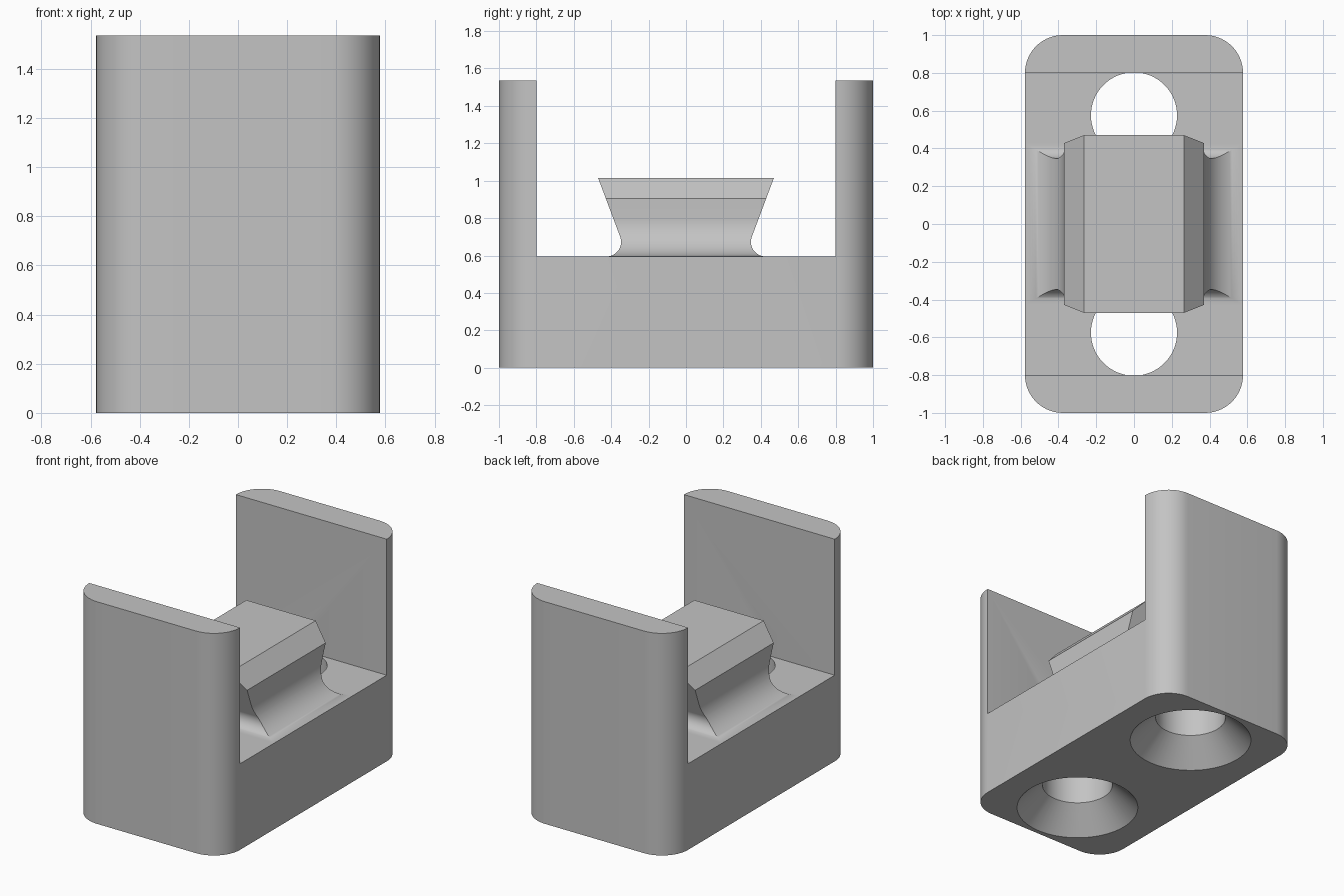
import bpy, bmesh
from math import sin, cos, pi, sqrt

if "Cube" in bpy.data.objects:
    bpy.data.objects.remove(bpy.data.objects["Cube"])

FLOOR, TOP = 0.595, 1.535
HALF_X, HALF_Y, CORNER = 0.577, 1.0, 0.2
HOLE_Y, HOLE_R, SINK_R = 0.575, 0.228, 0.395

grey = bpy.data.materials.new("plain grey")
grey.use_nodes = True
colour = (0.55, 0.55, 0.55, 1)
grey.diffuse_color = colour
grey.node_tree.nodes["Principled BSDF"].inputs["Base Color"].default_value = colour


def loft(name, rings):
    """Closed solid through rings of equal point count, bottom to top."""
    bm = bmesh.new()
    loops = [[bm.verts.new(p) for p in ring] for ring in rings]
    n = len(loops[0])
    for a, b in zip(loops, loops[1:]):
        for i in range(n):
            j = (i + 1) % n
            bm.faces.new((a[i], a[j], b[j], b[i]))
    bm.faces.new(loops[0][::-1])
    bm.faces.new(loops[-1])
    bmesh.ops.recalc_face_normals(bm, faces=bm.faces)
    mesh = bpy.data.meshes.new(name)
    bm.to_mesh(mesh)
    bm.free()
    mesh.materials.append(grey)
    obj = bpy.data.objects.new(name, mesh)
    bpy.context.collection.objects.link(obj)
    return obj


def select(obj):
    bpy.ops.object.select_all(action="DESELECT")
    obj.select_set(True)
    bpy.context.view_layer.objects.active = obj


def cut(obj, cutter):
    select(obj)
    mod = obj.modifiers.new("cut", "BOOLEAN")
    mod.operation, mod.solver, mod.object = "DIFFERENCE", "EXACT", cutter
    bpy.ops.object.modifier_apply(modifier=mod.name)
    bpy.data.objects.remove(cutter)


def smooth(obj):
    select(obj)
    bpy.ops.object.shade_smooth_by_angle(angle=pi / 6)


def rectangle(hx, hy, z):
    return [(hx, hy, z), (-hx, hy, z), (-hx, -hy, z), (hx, -hy, z)]


def rounded_rectangle(z, steps=14):
    ring = []
    for quarter, (sx, sy) in enumerate([(1, 1), (-1, 1), (-1, -1), (1, -1)]):
        for i in range(steps + 1):
            a = (quarter + i / steps) * pi / 2
            ring.append((sx * (HALF_X - CORNER) + CORNER * cos(a),
                         sy * (HALF_Y - CORNER) + CORNER * sin(a), z))
    return ring


def circle(r, y, z, n=64):
    return [(r * cos(2 * pi * i / n), y + r * sin(2 * pi * i / n), z) for i in range(n)]


# Body: rounded block with a wide channel between two end walls
body = loft("body", [rounded_rectangle(0), rounded_rectangle(TOP)])
cut(body, loft("channel_cutter", [rectangle(1, 0.8, FLOOR), rectangle(1, 0.8, 2)]))

# Countersunk screw holes, opening downwards
for y in (-HOLE_Y, HOLE_Y):
    cut(body, loft("hole_cutter", [
        circle(SINK_R + 0.05, y, -0.05),
        circle(HOLE_R, y, SINK_R - HOLE_R),
        circle(HOLE_R, y, 0.8)]))
smooth(body)

# Central clamp block: chamfered head on a neck that flares into the floor
HEAD_TOP, CHAMFER_Z, NECK_Z = 1.015, 0.905, 0.70
SIDE_R, END_R = 0.2, 0.078


def fillet(z, r):
    """Outward flare of a quarter-round fillet at height z."""
    d = min(z - FLOOR, r)
    return r - sqrt(max(0, r * r - (r - d) ** 2))


def half_width(z):
    if z > CHAMFER_Z:
        return 0.37 - 0.105 * (z - CHAMFER_Z) / (HEAD_TOP - CHAMFER_Z)
    return 0.37 + fillet(z, SIDE_R)


def half_length(z):
    if z >= NECK_Z:
        return 0.352 + 0.118 * (z - NECK_Z) / (HEAD_TOP - NECK_Z)
    return 0.425 - sqrt(max(0, END_R ** 2 - (z - FLOOR - END_R) ** 2))


levels = [FLOOR + SIDE_R * (1 - cos(pi / 2 * i / 24)) for i in range(25)]
levels = sorted(levels + [NECK_Z, CHAMFER_Z, HEAD_TOP])
block = loft("clamp_block", [rectangle(half_width(z), half_length(z), z) for z in levels])
smooth(block)
